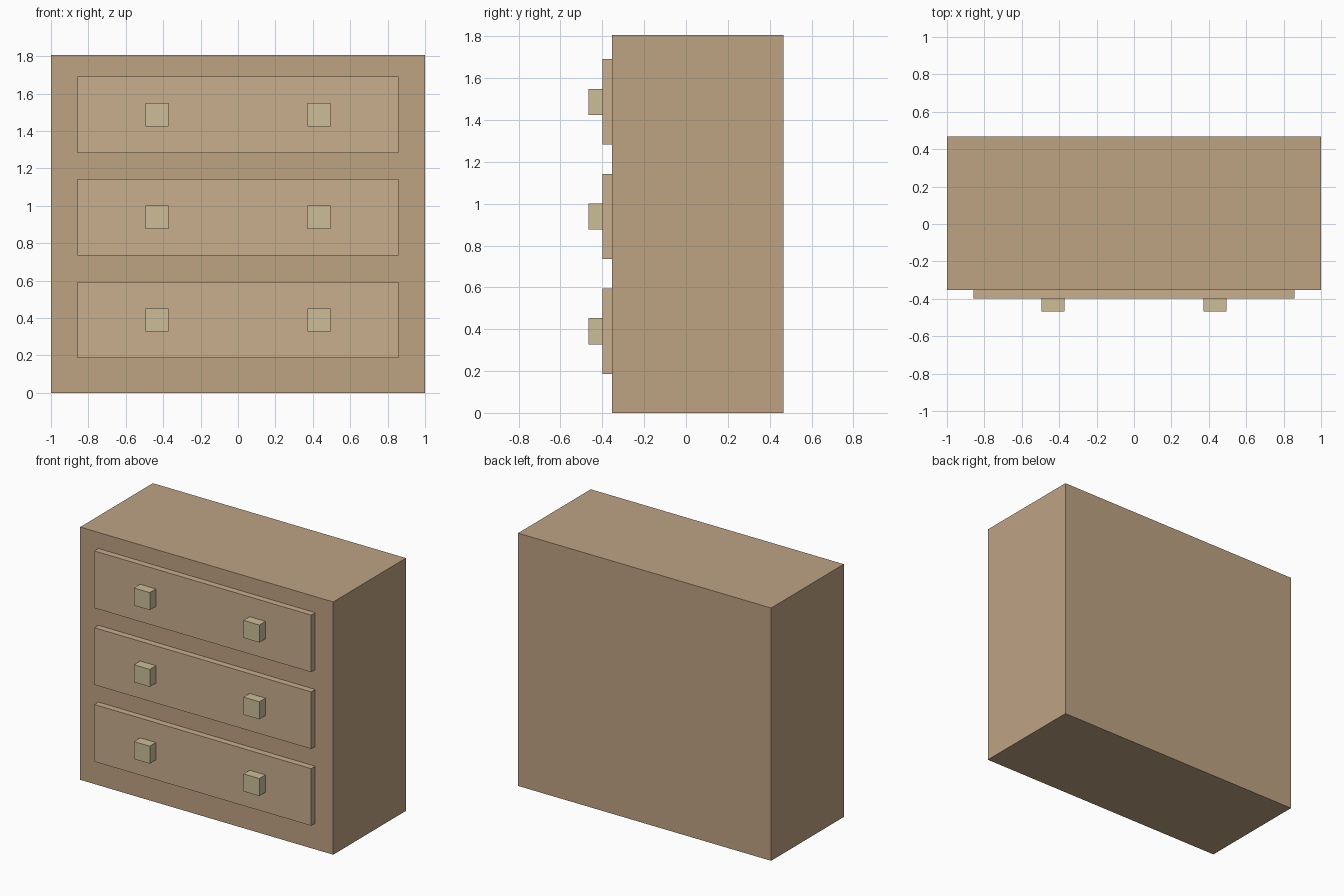
import bpy
import bmesh
from mathutils import Vector

if "Cube" in bpy.data.objects:
    bpy.data.objects.remove(bpy.data.objects["Cube"])


def material(name, rgb):
    mat = bpy.data.materials.new(name)
    mat.diffuse_color = (*rgb, 1.0)
    mat.use_nodes = True
    mat.node_tree.nodes["Principled BSDF"].inputs["Base Color"].default_value = mat.diffuse_color
    return mat


def box(name, lo, hi, mat):
    """Flat-shaded box between two opposite corners."""
    lo, hi = Vector(lo), Vector(hi)
    bm = bmesh.new()
    bmesh.ops.create_cube(bm, size=1.0)
    bmesh.ops.scale(bm, vec=hi - lo, verts=bm.verts)
    mesh = bpy.data.meshes.new(name)
    bm.to_mesh(mesh)
    bm.free()
    mesh.materials.append(mat)
    obj = bpy.data.objects.new(name, mesh)
    obj.location = (lo + hi) / 2
    bpy.context.collection.objects.link(obj)
    return obj


wood = material("wood", (0.515, 0.366, 0.231))
light_wood = material("light_wood", (0.578, 0.423, 0.270))
brass = material("brass", (0.610, 0.515, 0.314))

BACK, FRONT, DRAWER_FRONT, KNOB_FRONT = 0.467, -0.353, -0.398, -0.467

# Cabinet body
box("cabinet", (-1, FRONT, 0), (1, BACK, 1.806), wood)

# Three drawer fronts, each with a pair of square knobs
for i, level in enumerate(("bottom", "middle", "top")):
    z = 0.390 + i * 0.5485
    box(f"{level}_drawer", (-0.857, DRAWER_FRONT, z - 0.204),
        (0.857, FRONT, z + 0.204), light_wood)
    for side, x in (("left", -0.433), ("right", 0.433)):
        box(f"{level}_{side}_knob", (x - 0.0625, KNOB_FRONT, z - 0.0625),
            (x + 0.0625, DRAWER_FRONT, z + 0.0625), brass)
